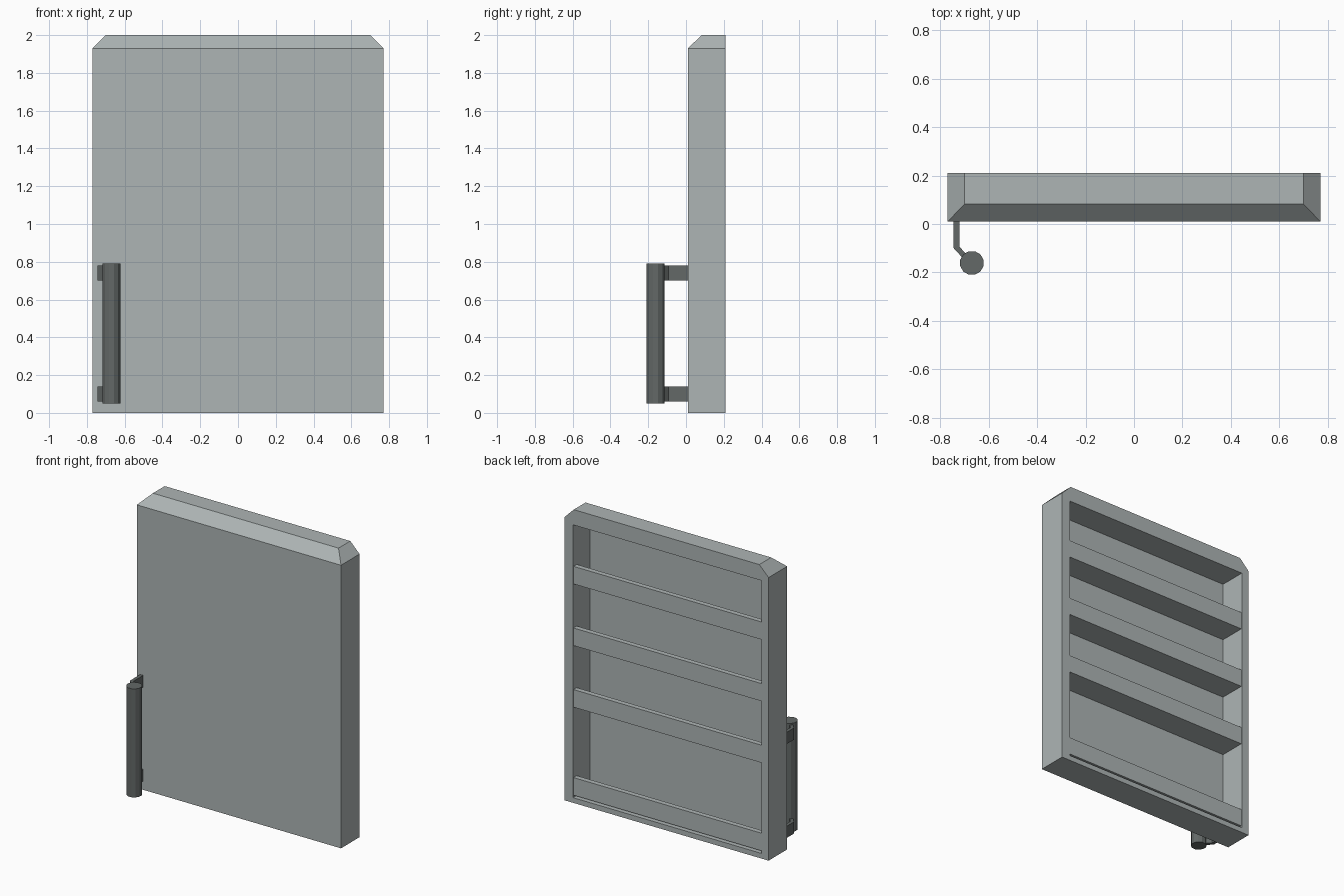
import bpy, bmesh, math

if "Cube" in bpy.data.objects:
    bpy.data.objects.remove(bpy.data.objects["Cube"])


def material(name, rgb):
    m = bpy.data.materials.new(name)
    m.diffuse_color = (*rgb, 1)
    m.use_nodes = True
    m.node_tree.nodes["Principled BSDF"].inputs["Base Color"].default_value = m.diffuse_color
    return m


light_grey = material("light_grey", (0.42, 0.46, 0.46))
dark_grey = material("dark_grey", (0.125, 0.138, 0.135))


def finish(name, bm, mat):
    bmesh.ops.recalc_face_normals(bm, faces=bm.faces)
    me = bpy.data.meshes.new(name)
    bm.to_mesh(me)
    bm.free()
    ob = bpy.data.objects.new(name, me)
    bpy.context.collection.objects.link(ob)
    me.materials.append(mat)
    return ob


def loft(name, rings, mat):
    """Closed solid through a stack of rings with equal point counts."""
    bm = bmesh.new()
    vs = [[bm.verts.new(p) for p in r] for r in rings]
    n = len(rings[0])
    for a, b in zip(vs, vs[1:]):
        for i in range(n):
            j = (i + 1) % n
            bm.faces.new((a[i], a[j], b[j], b[i]))
    bm.faces.new(vs[0][::-1])
    bm.faces.new(vs[-1])
    return finish(name, bm, mat)


def prism(name, pts, z0, z1, mat):
    return loft(name, [[(x, y, z) for x, y in pts] for z in (z0, z1)], mat)


def rect(x0, x1, y0, y1):
    return [(x0, y0), (x1, y0), (x1, y1), (x0, y1)]


# Door slab with chamfered top front and top side edges
def level(hx, y0, z):
    return [(x, y, z) for x, y in rect(-hx, hx, y0, 0.21)]


door = loft("door", [level(0.77, 0.01, 0), level(0.77, 0.01, 1.93),
                     level(0.70, 0.083, 2.0)], light_grey)

# Recess in the back of the door
X0, X1, Y0 = -0.715, 0.705, 0.025
cutter = prism("recess_cutter", rect(X0, X1, Y0, 0.4), 0.035, 1.895, light_grey)
cutter.hide_render = True
mod = door.modifiers.new("recess", 'BOOLEAN')
mod.operation = 'DIFFERENCE'
mod.solver = 'EXACT'
mod.object = cutter
bpy.context.view_layer.objects.active = door
bpy.ops.object.modifier_apply(modifier="recess")
bpy.data.objects.remove(cutter)

# Shelf trays: a floor with a raised lip, L profile swept across the recess
for i, z in enumerate((0.05, 0.65, 1.07, 1.49)):
    yb, yl, t, h = 0.205, 0.17, 0.025, 0.12
    prof = [(Y0, z), (yb, z), (yb, z + h), (yl, z + h), (yl, z + t), (Y0, z + t)]
    loft(f"shelf_{i + 1}", [[(x, y, zz) for y, zz in prof] for x in (X0, X1)],
         light_grey)

# Handle bar
bar = [(-0.67 + 0.05 * math.cos(a), -0.161 + 0.05 * math.sin(a))
       for a in (math.radians(30 * k + 15) for k in range(12))]
prism("handle_bar", bar, 0.05, 0.79, dark_grey)

# Bent handle brackets
bracket = [(-0.745, 0.012), (-0.745, -0.10), (-0.69, -0.16),
           (-0.674, -0.146), (-0.722, -0.093), (-0.722, 0.012)]
for name, z in (("lower_bracket", 0.06), ("upper_bracket", 0.70)):
    prism(name, bracket, z, z + 0.08, dark_grey)
